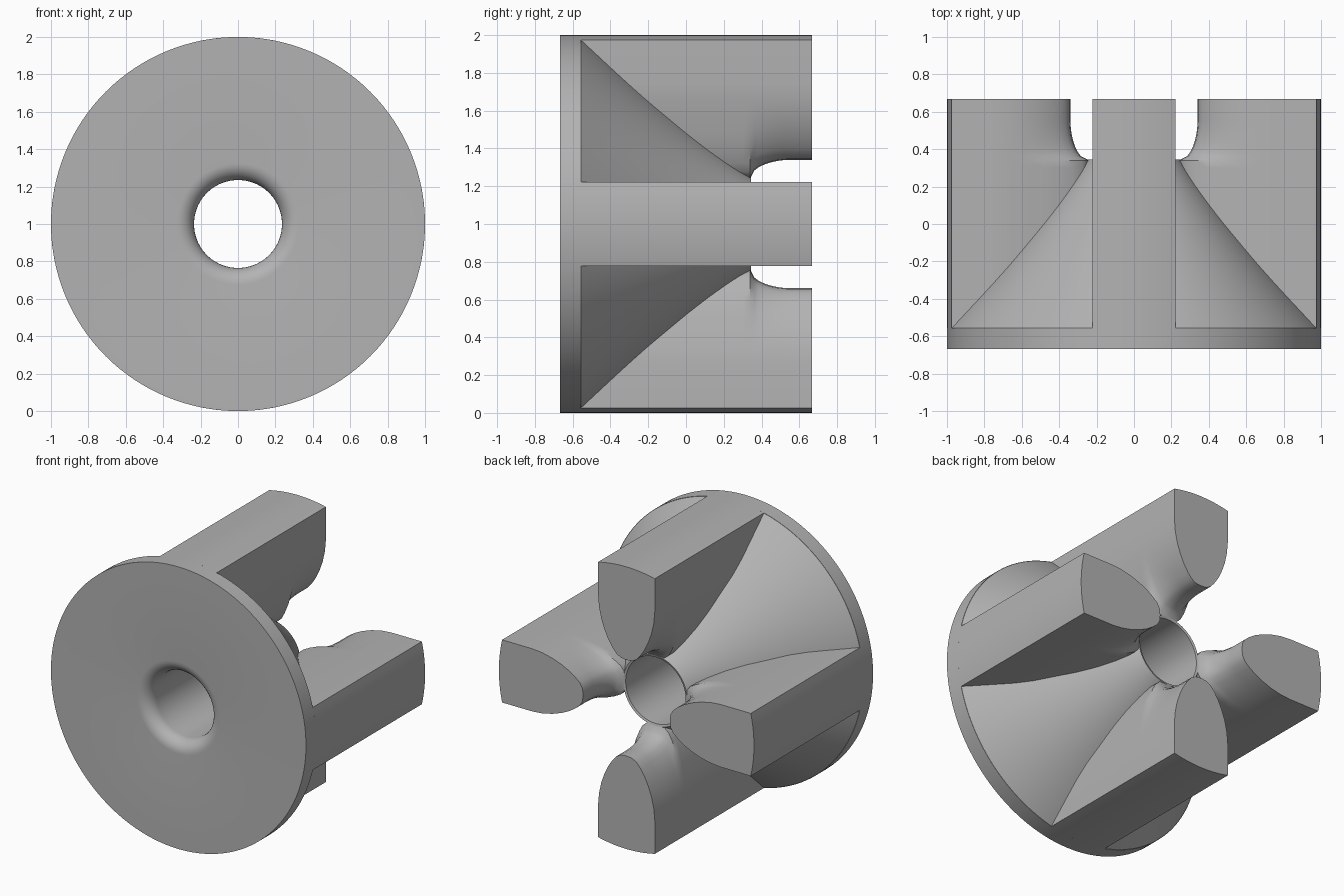
import bpy, bmesh, math
from mathutils import Matrix, Vector

cube = bpy.data.objects.get("Cube")
if cube:
    bpy.data.objects.remove(cube, do_unlink=True)

grey = bpy.data.materials.new("plain grey")
grey.use_nodes = True
grey.diffuse_color = (0.45, 0.45, 0.45, 1)
grey.node_tree.nodes["Principled BSDF"].inputs["Base Color"].default_value = (0.45, 0.45, 0.45, 1)

BACK, FRONT, FLOOR = 0.667, -0.667, -0.555
BORE, HALF = 0.235, 0.222
CENTRE = Matrix.Translation((0, 0, 1))


def finish(name, bm, matrix):
    bmesh.ops.recalc_face_normals(bm, faces=bm.faces)
    mesh = bpy.data.meshes.new(name)
    bm.to_mesh(mesh)
    bm.free()
    mesh.transform(matrix)
    mesh.materials.append(grey)
    obj = bpy.data.objects.new(name, mesh)
    bpy.context.collection.objects.link(obj)
    bpy.ops.object.select_all(action="DESELECT")
    obj.select_set(True)
    bpy.context.view_layer.objects.active = obj
    bpy.ops.object.shade_smooth_by_angle(angle=math.radians(35))
    return obj


def bridge(bm, rings, close_ends):
    n = len(rings[0])
    pairs = list(zip(rings, rings[1:]))
    if not close_ends:
        pairs.append((rings[-1], rings[0]))
    for a, b in pairs:
        for i in range(n):
            j = (i + 1) % n
            bm.faces.new((a[i], a[j], b[j], b[i]))
    if close_ends:
        bm.faces.new(rings[0])
        bm.faces.new(rings[-1])


# Disc with a concave cone and a bore, turned about the y axis
cone_steps = 24
profile = [(1.0, FRONT)]
for k in range(9):                       # rounded mouth of the bore
    a = math.radians(90 * k / 8)
    profile.append((BORE + 0.09 * (1 - math.sin(a)), FRONT + 0.09 * (1 - math.cos(a))))
profile.append((BORE, 0.34))
p0, p1, p2 = Vector((0.25, 0.345)), Vector((0.49, 0.0)), Vector((0.998, FLOOR))
for k in range(cone_steps + 1):          # concave flank
    t = k / cone_steps
    p = p0 * (1 - t) ** 2 + p1 * 2 * t * (1 - t) + p2 * t * t
    profile.append((p.x, p.y))
profile.append((1.0, FLOOR))

bm = bmesh.new()
SEG = 128
rings = []
for r, y in profile:
    rings.append([bm.verts.new((r * math.sin(math.tau * i / SEG), y,
                                r * math.cos(math.tau * i / SEG))) for i in range(SEG)])
bridge(bm, rings, False)
finish("flanged_hub", bm, CENTRE)

# Rib cross-section: distance from the axis, half width
side = [(0.345, 0.045), (0.365, 0.08), (0.4, 0.11), (0.45, 0.143), (0.51, 0.172),
        (0.58, 0.197), (0.66, 0.215), (0.74, HALF)]


def rib_section(y):
    t = min(1, max(0, (0.56 - y) / 0.22))
    reach = 0.1 * (1 - math.sqrt(1 - t * t))   # inner edge flows into the hub
    half = []
    for d, w in side:
        pull = reach * max(0, 1 - (d - 0.34) / 0.25)
        half.append((w + 0.25 * pull, d - pull))
    corner = math.asin(HALF)
    arc = [(math.sin(corner * k / 6), math.cos(corner * k / 6)) for k in range(6, -7, -1)]
    mirrored = [(-x, z) for x, z in reversed(half)]
    return [(0, 0.34 - reach)] + half + arc + mirrored


levels = [FLOOR, 0.0, 0.3] + [0.34 + 0.22 * k / 10 for k in range(11)] + [BACK]
for i, name in enumerate(["top_rib", "left_rib", "bottom_rib", "right_rib"]):
    bm = bmesh.new()
    rings = [[bm.verts.new((x, y, z)) for x, z in rib_section(y)] for y in levels]
    bridge(bm, rings, True)
    finish(name, bm, CENTRE @ Matrix.Rotation(i * math.pi / 2, 4, "Y"))
